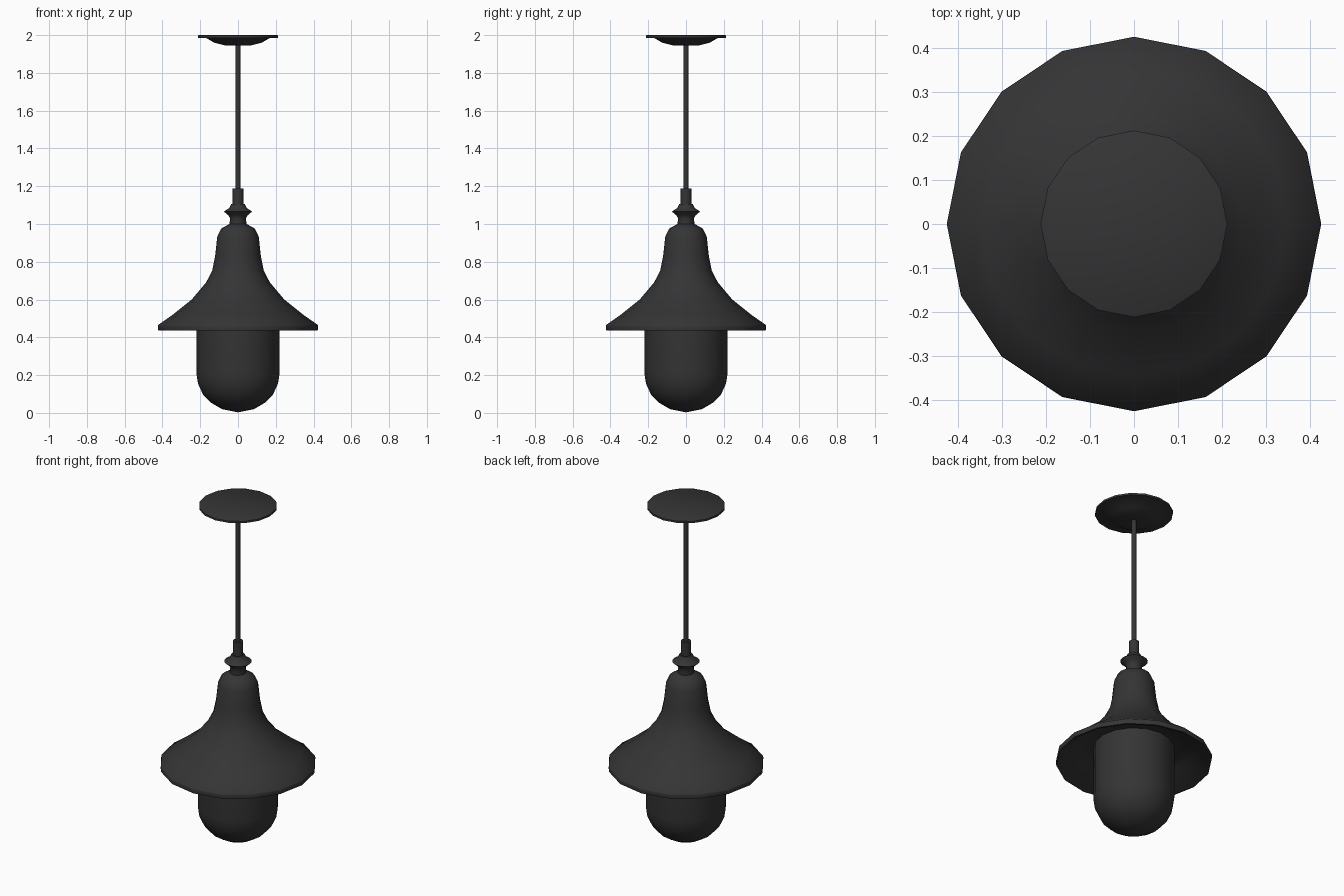
import bpy, bmesh
from math import cos, sin, tau, radians

if "Cube" in bpy.data.objects:
    bpy.data.objects.remove(bpy.data.objects["Cube"])

dark = bpy.data.materials.new("dark_metal")
dark.diffuse_color = (0.035, 0.035, 0.035, 1)
dark.use_nodes = True
dark.node_tree.nodes["Principled BSDF"].inputs["Base Color"].default_value = dark.diffuse_color


def lathe(name, profile, sides=16, angle=40):
    """Revolve (radius, z) points around z; radius 0 makes a pole."""
    bm = bmesh.new()
    rings = []
    for r, z in profile:
        n = sides if r > 0 else 1
        rings.append([bm.verts.new((r * cos(tau * i / sides), r * sin(tau * i / sides), z))
                      for i in range(n)])
    for a, b in zip(rings, rings[1:]):
        for i in range(sides):
            j = (i + 1) % sides
            quad = [a[i % len(a)], a[j % len(a)], b[j % len(b)], b[i % len(b)]]
            bm.faces.new(list(dict.fromkeys(quad)))
    bmesh.ops.recalc_face_normals(bm, faces=bm.faces)
    mesh = bpy.data.meshes.new(name)
    bm.to_mesh(mesh)
    bm.free()
    mesh.materials.append(dark)
    ob = bpy.data.objects.new(name, mesh)
    bpy.context.collection.objects.link(ob)
    bpy.ops.object.select_all(action='DESELECT')
    ob.select_set(True)
    bpy.context.view_layer.objects.active = ob
    bpy.ops.object.shade_smooth_by_angle(angle=radians(angle))
    return ob


# Ceiling plate with shallow dome below
lathe("ceiling_plate", [(0, 2.0), (0.207, 2.0), (0.212, 1.997), (0.212, 1.986), (0.168, 1.984),
                        (0.125, 1.96), (0.07, 1.946), (0, 1.944)])

# Hanging rod and its collar
lathe("rod", [(0, 1.95), (0.0135, 1.95), (0.0135, 1.17), (0, 1.17)])
lathe("collar", [(0, 1.187), (0.028, 1.187), (0.028, 1.10), (0, 1.10)])

# Turned finial above the shade
lathe("finial", [(0, 1.106), (0.036, 1.106), (0.046, 1.085), (0.075, 1.066), (0.05, 1.045),
                 (0.042, 1.03), (0.046, 0.99), (0, 0.99)])

# Bell shade, closed underneath around the glass
lathe("shade", [(0, 1.002), (0.045, 1.0), (0.09, 0.975), (0.11, 0.932), (0.121, 0.83),
                (0.136, 0.755), (0.168, 0.692), (0.245, 0.60), (0.345, 0.52), (0.422, 0.466),
                (0.425, 0.458), (0.422, 0.437), (0.41, 0.437), (0.31, 0.518), (0.21, 0.53),
                (0, 0.53)], angle=50)

# Round-bottomed glass
lathe("glass", [(0, 0.525), (0.22, 0.525), (0.22, 0.21), (0.212, 0.155), (0.185, 0.097),
                (0.145, 0.055), (0.085, 0.02), (0, 0.003)])
